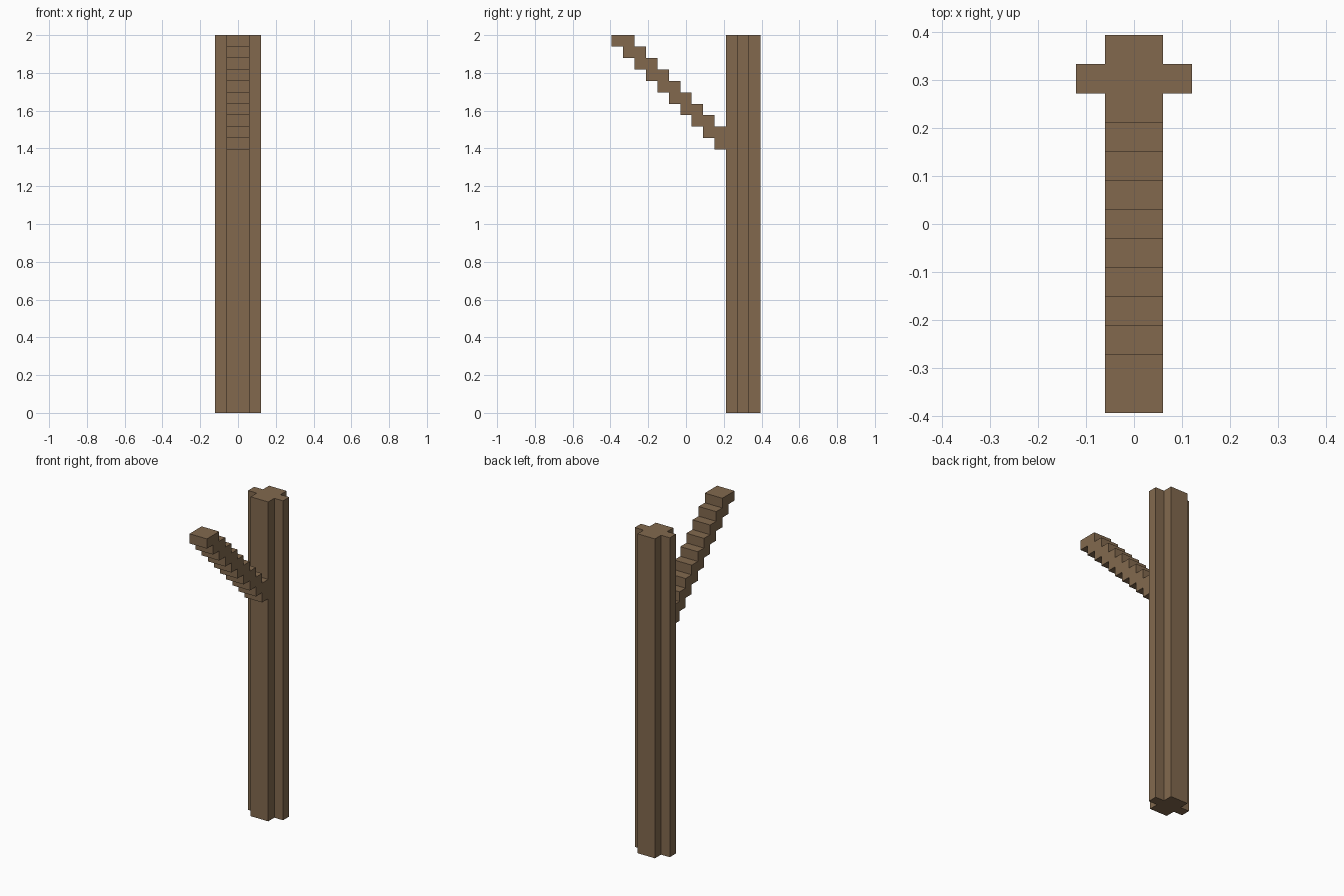
import bpy
import bmesh
from mathutils import Vector

cube = bpy.data.objects.get("Cube")
if cube:
    bpy.data.objects.remove(cube, do_unlink=True)

U = 2 / 33  # one block unit; the trunk is 33 units tall

# Bark colour
bark = bpy.data.materials.new("bark_brown")
bark.use_nodes = True
colour = (0.223, 0.141, 0.076, 1)
bark.diffuse_color = colour
shader = next(n for n in bark.node_tree.nodes if n.type == 'BSDF_PRINCIPLED')
shader.inputs["Base Color"].default_value = colour
shader.inputs["Roughness"].default_value = 0.9


def extruded(name, outline, direction):
    """Make a solid by extruding a closed outline; everything is in block units."""
    bm = bmesh.new()
    face = bm.faces.new([bm.verts.new(Vector(p) * U) for p in outline])
    grown = bmesh.ops.extrude_face_region(bm, geom=[face])["geom"]
    verts = [g for g in grown if isinstance(g, bmesh.types.BMVert)]
    bmesh.ops.translate(bm, verts=verts, vec=Vector(direction) * U)
    bmesh.ops.recalc_face_normals(bm, faces=bm.faces)
    mesh = bpy.data.meshes.new(name)
    bm.to_mesh(mesh)
    bm.free()
    mesh.materials.append(bark)
    obj = bpy.data.objects.new(name, mesh)
    bpy.context.collection.objects.link(obj)
    return obj


# Trunk: cross-shaped post at the back
quarter = [(2, 0.5), (1, 0.5), (1, 1.5)]
cross = (quarter + [(-x, y) for x, y in reversed(quarter)]
         + [(-x, -y) for x, y in quarter] + [(x, -y) for x, y in reversed(quarter)])
extruded("trunk", [(x, y + 5, 0) for x, y in cross], (0, 0, 33))

# Branch: ten stepped rows climbing forward from the trunk
TRUNK_FRONT = 3.5
steps = []
for k in range(10):  # underside, from the tip down
    steps += [(-6.5 + k, 33 - k), (-6.5 + k, 32 - k)]
for k in reversed(range(10)):  # upper side, back up to the tip
    back = min(-4.5 + k, TRUNK_FRONT)
    steps += [(back, 32 - k), (back, 33 - k)]
steps = list(dict.fromkeys(steps))
extruded("branch", [(-1, y, z) for y, z in steps], (2, 0, 0))
